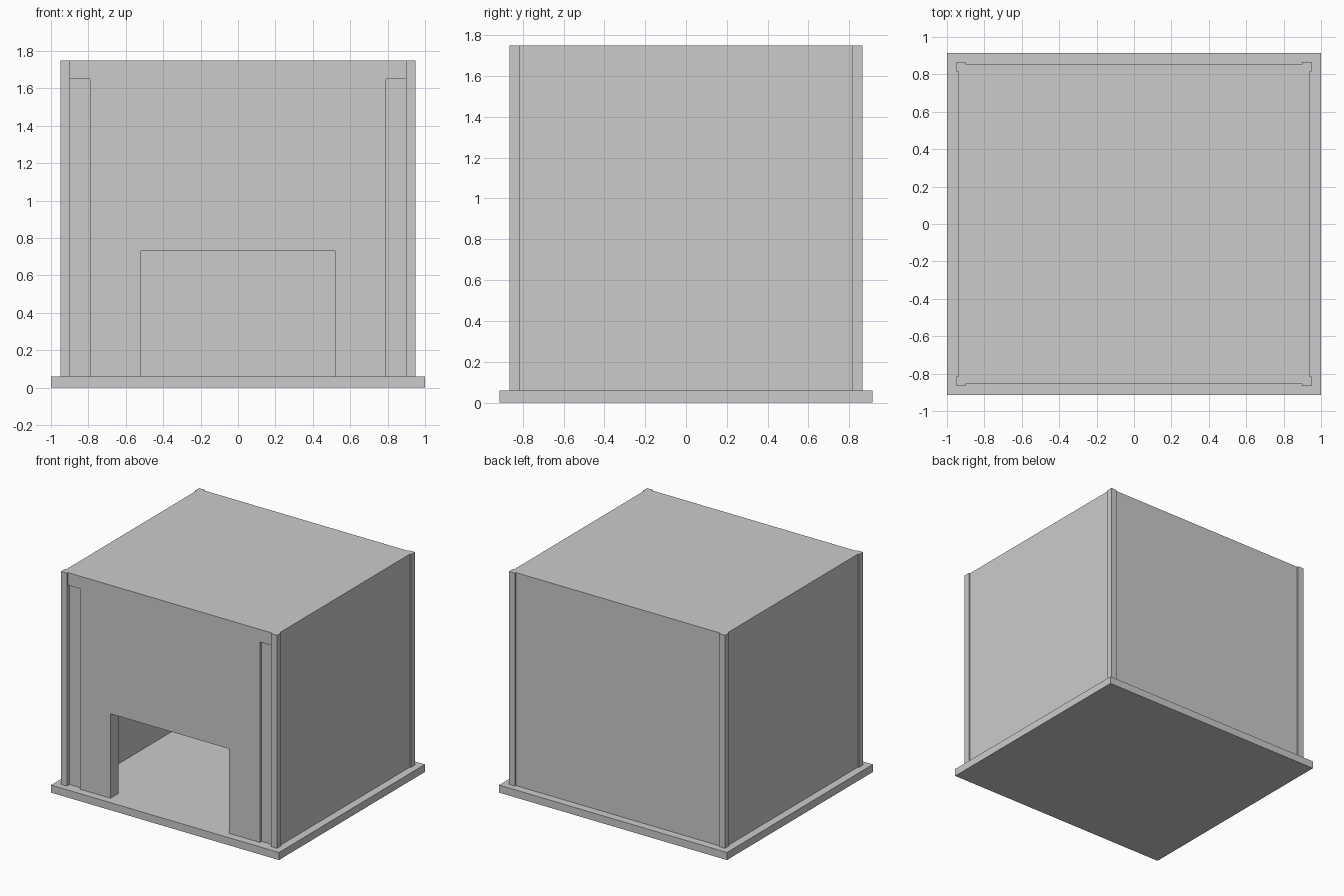
import bpy, bmesh

if "Cube" in bpy.data.objects:
    bpy.data.objects.remove(bpy.data.objects["Cube"])

BASE_TOP, ROOF_TOP = 0.06, 1.75


def add_object(name, bm):
    bmesh.ops.recalc_face_normals(bm, faces=bm.faces)
    mesh = bpy.data.meshes.new(name)
    bm.to_mesh(mesh)
    bm.free()
    obj = bpy.data.objects.new(name, mesh)
    bpy.context.collection.objects.link(obj)
    return obj


def prism(name, outline, z0, z1):
    """Extrude an xy outline from z0 to z1."""
    bm = bmesh.new()
    face = bm.faces.new([bm.verts.new((x, y, z0)) for x, y in outline])
    ext = bmesh.ops.extrude_face_region(bm, geom=[face], use_keep_orig=True)
    verts = [g for g in ext["geom"] if isinstance(g, bmesh.types.BMVert)]
    bmesh.ops.translate(bm, verts=verts, vec=(0, 0, z1 - z0))
    return add_object(name, bm)


def box(name, x0, x1, y0, y1, z0, z1):
    return prism(name, [(x0, y0), (x1, y0), (x1, y1), (x0, y1)], z0, z1)


def cut(target, cutter):
    cutter.hide_render = True
    mod = target.modifiers.new("cut", "BOOLEAN")
    mod.operation = "DIFFERENCE"
    mod.solver = "EXACT"
    mod.object = cutter
    bpy.context.view_layer.objects.active = target
    bpy.ops.object.modifier_apply(modifier=mod.name)
    bpy.data.objects.remove(cutter)


# Base slab
box("base_slab", -1, 1, -0.915, 0.915, 0, BASE_TOP)

# Building footprint: walls with slightly proud corner posts
corner = [(0.938, 0.815), (0.948, 0.815), (0.948, 0.865), (0.897, 0.865), (0.897, 0.853)]
outline = []
for sx, sy in ((1, 1), (-1, 1), (-1, -1), (1, -1)):
    pts = [(sx * x, sy * y) for x, y in corner]
    outline += pts if sx * sy > 0 else pts[::-1]
building = prism("building_shell", outline, BASE_TOP, ROOF_TOP)

# Hollow room and front doorway
cut(building, box("room_cutter", -0.81, 0.81, -0.753, 0.753, -0.1, 1.65))
cut(building, box("doorway_cutter", -0.52, 0.52, -1.1, -0.6, -0.1, 0.73))

# Shallow vertical recesses beside the front posts
for side in (-1, 1):
    x0, x1 = sorted((side * 0.79, side * 0.897))
    cut(building, box("recess_cutter", x0, x1, -1.1, -0.831, -0.1, 1.65))
